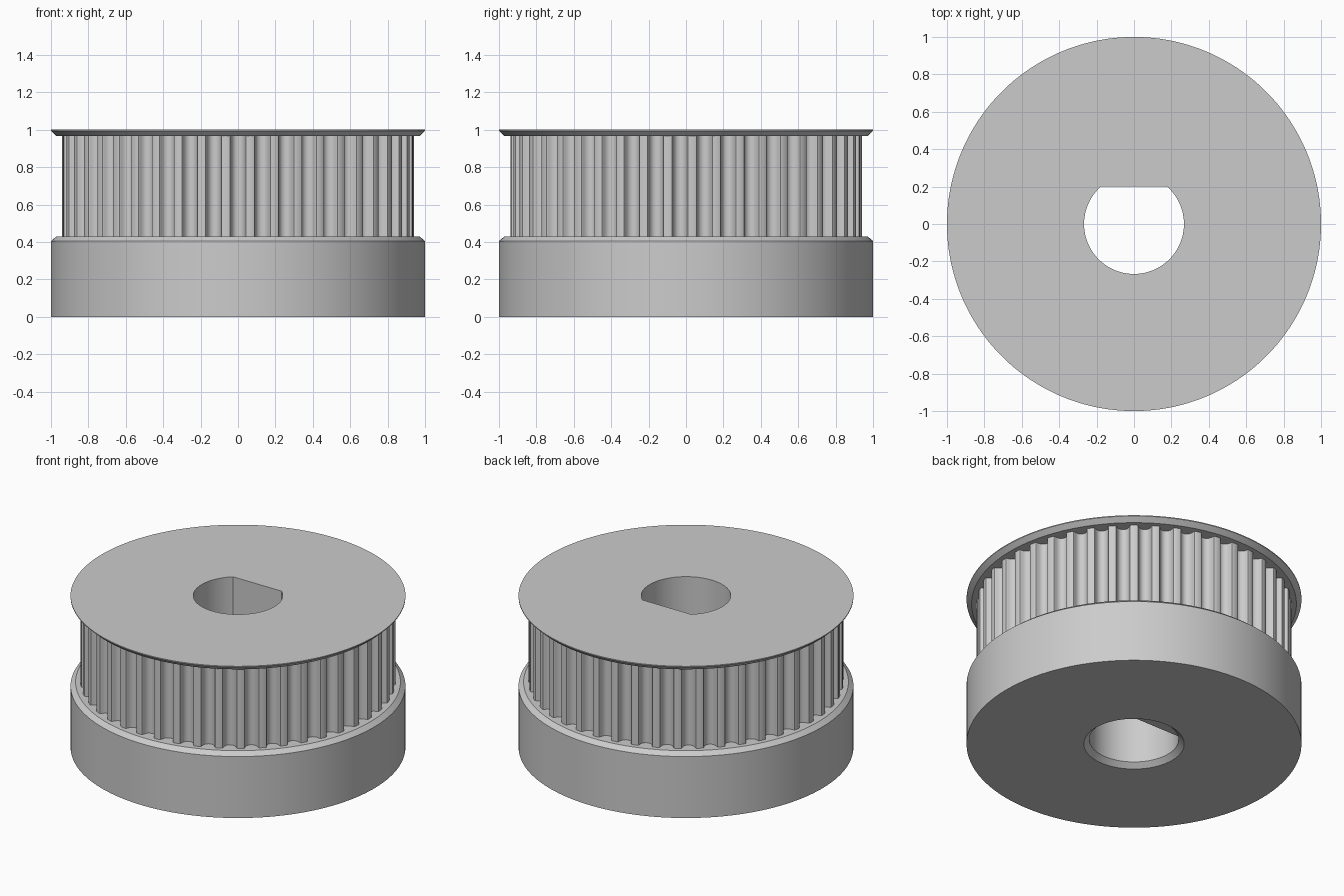
import bpy
import bmesh
from math import sin, cos, pi, radians, asin, tau

if "Cube" in bpy.data.objects:
    bpy.data.objects.remove(bpy.data.objects["Cube"], do_unlink=True)

grey = bpy.data.materials.new("light grey metal")
grey.use_nodes = True
colour = (0.6, 0.6, 0.6, 1)
grey.diffuse_color = colour
grey.node_tree.nodes["Principled BSDF"].inputs["Base Color"].default_value = colour

BORE, FLAT = 0.267, 0.2
TOP, SHELF, FLANGE = 1.0, 0.43, 0.966
TEETH, TOOTH_R, CORE_R = 45, 0.94, 0.85

# Even angles around the axis, plus the exact corners of the D-shaped bore
corner = asin(FLAT / BORE)
round_angles = sorted([tau * i / 180 for i in range(180)] + [corner, pi - corner])


def d_bore(a):
    return min(BORE, FLAT / sin(a)) if sin(a) > 0 else BORE


def loft(name, angles, rings):
    """Closed ring-shaped solid; each ring is (radius or radius function, z)."""
    bm = bmesh.new()
    loops = []
    for r, z in rings:
        radius = r if callable(r) else (lambda a, r=r: r)
        loops.append([bm.verts.new((radius(a) * cos(a), radius(a) * sin(a), z))
                      for a in angles])
    n = len(angles)
    for k, low in enumerate(loops):
        high = loops[(k + 1) % len(loops)]
        for i in range(n):
            j = (i + 1) % n
            bm.faces.new((low[i], low[j], high[j], high[i]))
    bmesh.ops.remove_doubles(bm, verts=bm.verts, dist=1e-5)
    bmesh.ops.recalc_face_normals(bm, faces=bm.faces)
    mesh = bpy.data.meshes.new(name)
    bm.to_mesh(mesh)
    bm.free()
    mesh.materials.append(grey)
    obj = bpy.data.objects.new(name, mesh)
    bpy.context.collection.objects.link(obj)
    bpy.ops.object.select_all(action="DESELECT")
    obj.select_set(True)
    bpy.context.view_layer.objects.active = obj
    bpy.ops.object.shade_smooth_by_angle(angle=radians(25))
    return obj


# Base collar with chamfered upper rim and countersunk bore
loft("base_collar", round_angles, [
    (d_bore, 0.03), (BORE, 0.03), (0.3, 0), (1, 0),
    (1, 0.405), (0.97, SHELF), (d_bore, SHELF)])

# Core sleeve around the D-shaped bore
loft("core_sleeve", round_angles, [
    (d_bore, SHELF), (CORE_R, SHELF), (CORE_R, FLANGE), (d_bore, FLANGE)])

# Top flange with bevelled underside
loft("top_flange", round_angles, [
    (d_bore, FLANGE), (0.97, FLANGE), (1, 0.994), (1, TOP), (d_bore, TOP)])

# Rounded belt grooves: half profile as (sideways offset, depth)
half = [(0.05, 0), (0.043, 0.0025), (0.04, 0.0087), (0.0385, 0.016),
        (0.0365, 0.023), (0.0336, 0.0296), (0.03, 0.036),
        (0.0239, 0.0425), (0.0166, 0.0472), (0.0085, 0.05)]
groove = [(-x, d) for x, d in half] + [(0, 0.051)] + [(x, d) for x, d in reversed(half)]
outline = {}
for t in range(TEETH):
    middle = -pi / 2 + tau * t / TEETH
    for x, d in groove:
        outline[middle + x / TOOTH_R] = TOOTH_R - d
loft("tooth_ring", list(outline), [
    (CORE_R, SHELF), (outline.get, SHELF), (outline.get, FLANGE), (CORE_R, FLANGE)])
